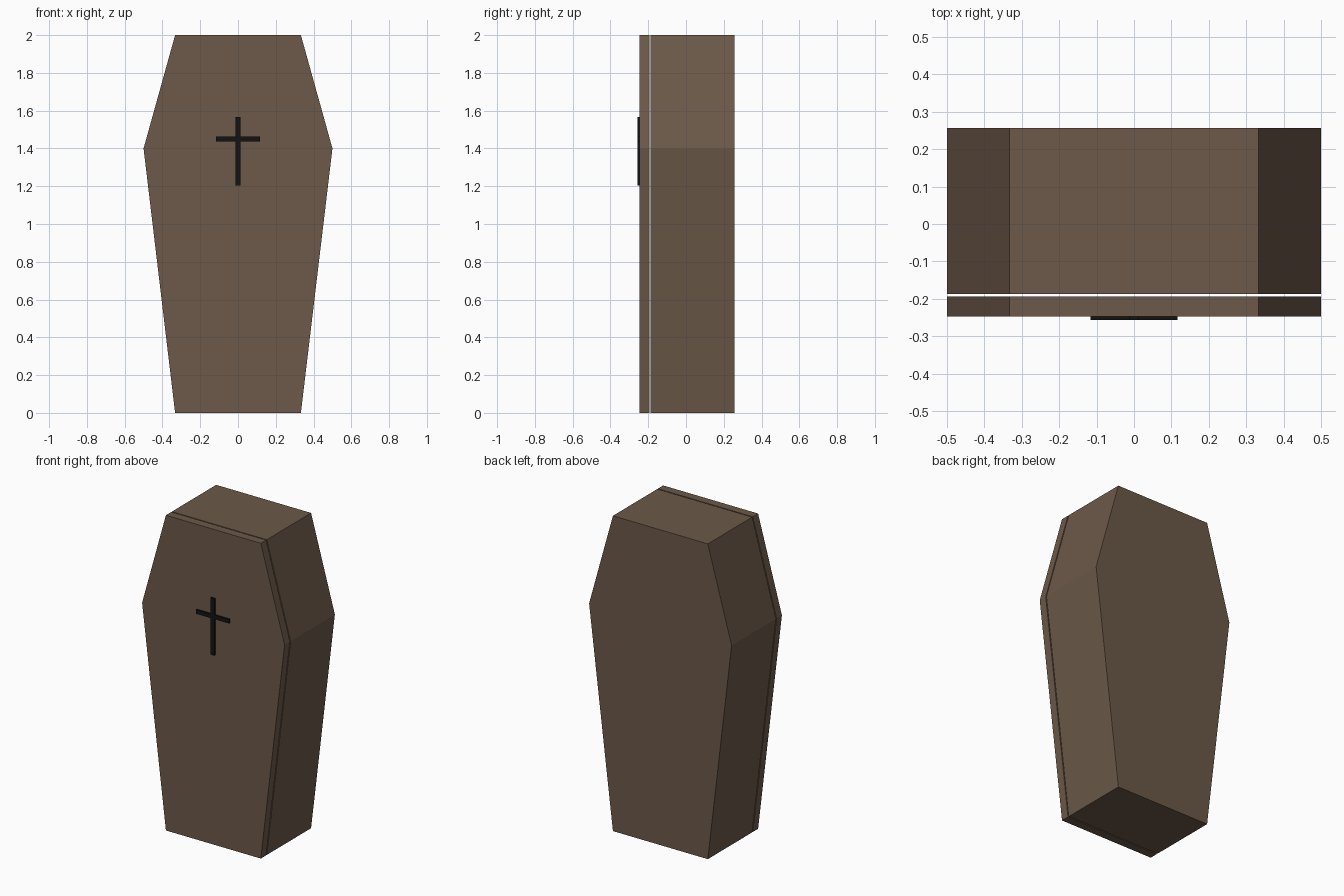
import bpy, bmesh

if "Cube" in bpy.data.objects:
    bpy.data.objects.remove(bpy.data.objects["Cube"])


def material(name, rgb):
    mat = bpy.data.materials.new(name)
    mat.diffuse_color = (*rgb, 1)
    mat.use_nodes = True
    mat.node_tree.nodes["Principled BSDF"].inputs["Base Color"].default_value = mat.diffuse_color
    return mat


def prism(name, half_profile, y0, y1, mat):
    """Mirror an (x, z) half profile across x = 0 and extrude it from y0 to y1."""
    outline = half_profile + [(-x, z) for x, z in reversed(half_profile)]
    bm = bmesh.new()
    face = bm.faces.new([bm.verts.new((x, y0, z)) for x, z in outline])
    ext = bmesh.ops.extrude_face_region(bm, geom=[face], use_keep_orig=True)
    moved = [v for v in ext["geom"] if isinstance(v, bmesh.types.BMVert)]
    bmesh.ops.translate(bm, verts=moved, vec=(0, y1 - y0, 0))
    bmesh.ops.recalc_face_normals(bm, faces=bm.faces)
    mesh = bpy.data.meshes.new(name)
    bm.to_mesh(mesh)
    bm.free()
    mesh.materials.append(mat)
    obj = bpy.data.objects.new(name, mesh)
    bpy.context.collection.objects.link(obj)
    return obj


wood = material("dark_wood", (0.15, 0.1, 0.067))
iron = material("black_iron", (0.006, 0.006, 0.007))

# Six-sided coffin outline, widest at the shoulders
coffin = [(0.333, 0), (0.5, 1.4), (0.333, 2)]
prism("coffin_body", coffin, -0.187, 0.257, wood)
prism("coffin_lid", coffin, -0.247, -0.194, wood)

# Cross on the lid, as one outline
cross = [(0.014, 1.205), (0.014, 1.437), (0.116, 1.437),
         (0.116, 1.463), (0.014, 1.463), (0.014, 1.567)]
prism("lid_cross", cross, -0.257, -0.246, iron)
